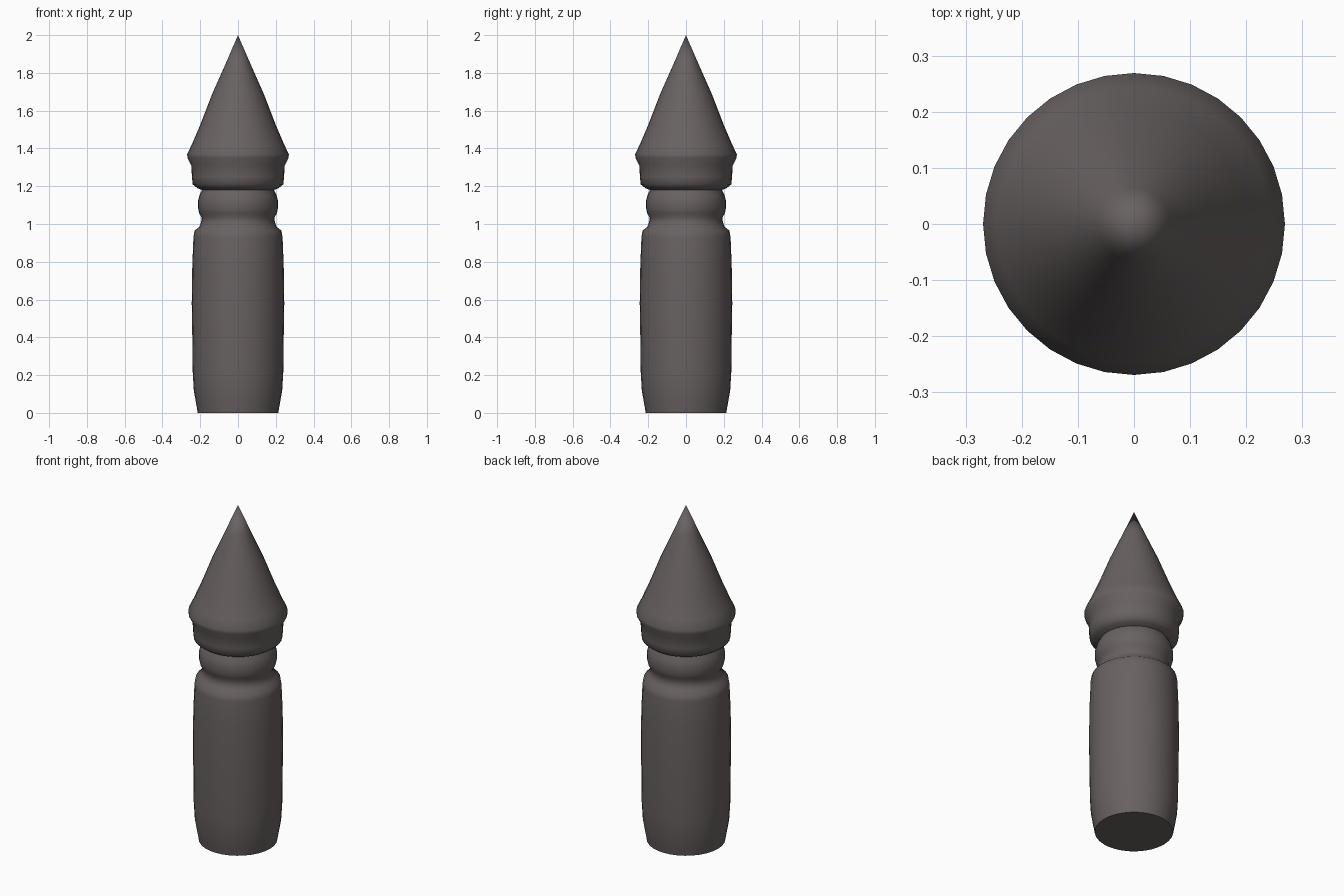
import bpy, bmesh, math

if "Cube" in bpy.data.objects:
    bpy.data.objects.remove(bpy.data.objects["Cube"])

SIDES = 32

mat = bpy.data.materials.new("dark_stone")
mat.diffuse_color = (0.14, 0.12, 0.12, 1)
mat.use_nodes = True
mat.node_tree.nodes["Principled BSDF"].inputs["Base Color"].default_value = mat.diffuse_color


def lathe(name, profile):
    """Revolve (radius, height) points about z; zero radius makes a pole, open ends are left open."""
    bm = bmesh.new()
    rings = []
    for r, z in profile:
        n = 1 if r == 0 else SIDES
        rings.append([bm.verts.new((r * math.cos(2 * math.pi * i / SIDES),
                                    r * math.sin(2 * math.pi * i / SIDES), z))
                      for i in range(n)])
    for a, b in zip(rings, rings[1:]):
        for i in range(SIDES):
            j = (i + 1) % SIDES
            if len(a) == 1:
                bm.faces.new((a[0], b[j], b[i]))
            elif len(b) == 1:
                bm.faces.new((a[i], a[j], b[0]))
            else:
                bm.faces.new((a[i], a[j], b[j], b[i]))
    mesh = bpy.data.meshes.new(name)
    bm.to_mesh(mesh)
    bm.free()
    ob = bpy.data.objects.new(name, mesh)
    bpy.context.collection.objects.link(ob)
    mesh.materials.append(mat)
    bpy.ops.object.select_all(action='DESELECT')
    ob.select_set(True)
    bpy.context.view_layer.objects.active = ob
    bpy.ops.object.shade_smooth_by_angle(angle=math.radians(50))
    return ob


# Turned post: flat base, swelling shaft, ring neck, flared collar and pointed cap
lathe("pointed_post", [
    (0, 0), (0.213, 0),
    # shaft
    (0.222, 0.05), (0.234, 0.12), (0.24, 0.22), (0.242, 0.40), (0.245, 0.58),
    (0.242, 0.78), (0.236, 0.93), (0.23, 0.965), (0.205, 0.985),
    # neck ring
    (0.195, 1.01), (0.193, 1.035), (0.205, 1.055), (0.212, 1.085),
    (0.212, 1.12), (0.205, 1.15), (0.19, 1.18),
    # collar
    (0.215, 1.19), (0.24, 1.21), (0.244, 1.25), (0.247, 1.31),
    # pointed cap
    (0.268, 1.35), (0.269, 1.37), (0.245, 1.42), (0.20, 1.525),
    (0.136, 1.69), (0.065, 1.85), (0, 2.0),
])
